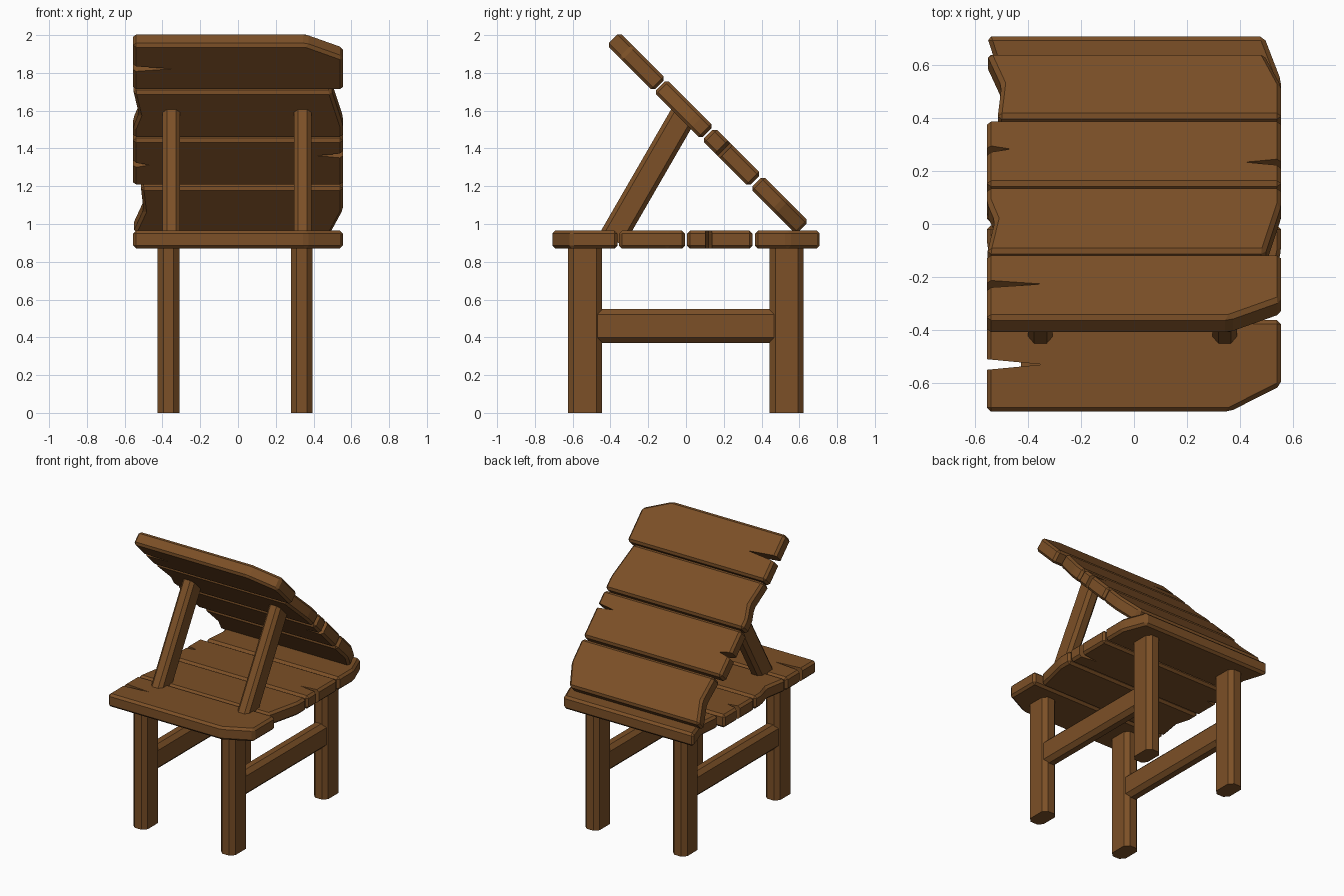
import bpy, bmesh
from math import atan2, radians
from mathutils import Vector

if "Cube" in bpy.data.objects:
    bpy.data.objects.remove(bpy.data.objects["Cube"])

wood = bpy.data.materials.new("brown_wood")
wood.diffuse_color = (0.2, 0.08, 0.02, 1)
wood.use_nodes = True
wood.node_tree.nodes["Principled BSDF"].inputs["Base Color"].default_value = wood.diffuse_color


def prism(name, pts, depth):
    """Extrude a closed XY outline, centred along local z."""
    bm = bmesh.new()
    f = bm.faces.new([bm.verts.new((x, y, -depth / 2)) for x, y in pts])
    top = bmesh.ops.extrude_face_region(bm, geom=[f])["geom"]
    bmesh.ops.translate(bm, vec=(0, 0, depth),
                        verts=[v for v in top if isinstance(v, bmesh.types.BMVert)])
    bmesh.ops.recalc_face_normals(bm, faces=bm.faces)
    return bm


def finish(bm, name, loc, tilt):
    me = bpy.data.meshes.new(name)
    bm.to_mesh(me)
    bm.free()
    me.materials.append(wood)
    ob = bpy.data.objects.new(name, me)
    bpy.context.collection.objects.link(ob)
    ob.location = loc
    ob.rotation_euler.x = tilt


# Plank outlines, counter-clockwise; the cracks are narrow V notches
L, R = -0.555, 0.555
PLANKS = [
    [(L, -.708), (.36, -.708), (R, -.61), (R, -.362), (L, -.362),
     (L, -.51), (-.345, -.53), (L, -.55)],
    [(L, -.355), (.495, -.355), (R, -.10), (R, -.005), (L, -.005),
     (L, -.08), (-.525, -.18)],
    [(L, .005), (R, .005), (R, .102), (.42, .12), (R, .138), (R, .352), (L, .352),
     (L, .21), (-.465, .19), (L, .17)],
    [(-.515, .365), (R, .365), (R, .54), (.49, .708), (L, .708), (-.50, .54)],
]
TIPS = [(-.345, -.53), (.42, .12), (-.465, .19)]


def panel(name, loc, tilt):
    """Four planks with chamfered edges, cracks left sharp."""
    for i, pts in enumerate(PLANKS):
        bm = prism(name, pts, 0.095)
        tips = {v for v in bm.verts
                if any((v.co.xy - Vector(t)).length < 1e-4 for t in TIPS)}
        near = {e.other_vert(v) for v in tips for e in v.link_edges} | tips
        edges = [e for e in bm.edges
                 if not (set(e.verts) & tips)
                 and not (abs(e.verts[0].co.z - e.verts[1].co.z) > .01 and e.verts[0] in near)]
        bmesh.ops.bevel(bm, geom=edges, offset=0.016, segments=1,
                        affect='EDGES', clamp_overlap=False)
        finish(bm, f"{name}_plank_{i + 1}", loc, tilt)


def beam(name, x, a, b, w, d, c):
    """Eight-sided timber between two (y, z) points; w across x, d across the other way."""
    hw, hd = w / 2, d / 2
    pts = [(-hw + c, -hd), (hw - c, -hd), (hw, -hd + c), (hw, hd - c),
           (hw - c, hd), (-hw + c, hd), (-hw, hd - c), (-hw, -hd + c)]
    dy, dz = b[0] - a[0], b[1] - a[1]
    bm = prism(name, pts, (dy * dy + dz * dz) ** 0.5)
    finish(bm, name, (x, (a[0] + b[0]) / 2, (a[1] + b[1]) / 2), atan2(-dy, dz))


# Seat and the matching tilted backrest
panel("seat", (0, 0, 0.917), 0)
panel("backrest", (0, 0.115, 1.48), radians(-45))

# Legs, side stretchers and backrest struts
for side, x, xs in (("left", -0.368, -0.353), ("right", 0.338, 0.342)):
    beam(f"front_leg_{side}", x, (-0.535, 0), (-0.535, 0.90), 0.115, 0.18, 0.03)
    beam(f"back_leg_{side}", x, (0.533, 0), (0.533, 0.90), 0.115, 0.18, 0.03)
    beam(f"stretcher_{side}", x, (-0.5, 0.46), (0.5, 0.46), 0.10, 0.18, 0.028)
    beam(f"strut_{side}", xs, (-0.393, 0.92), (-0.006, 1.59), 0.092, 0.143, 0.022)
